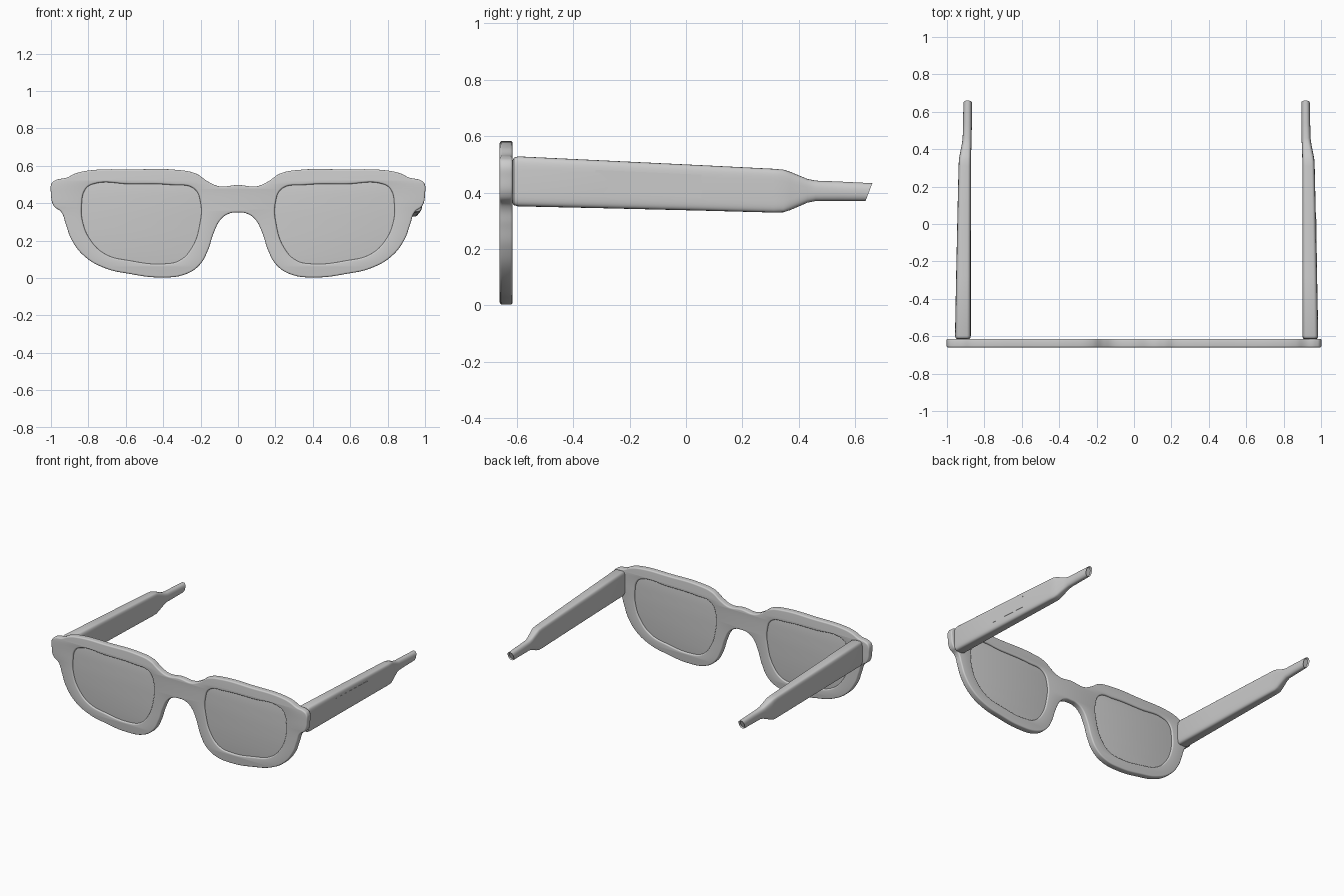
import bpy, bmesh
from math import cos, sin, pi, copysign

if "Cube" in bpy.data.objects:
    bpy.data.objects.remove(bpy.data.objects["Cube"])

FRONT_Y = -0.637   # middle of the front's thickness


def smooth(obj, angle=0.6):
    bpy.ops.object.select_all(action='DESELECT')
    obj.select_set(True)
    bpy.context.view_layer.objects.active = obj
    bpy.ops.object.shade_smooth_by_angle(angle=angle)


def mirrored(points):
    return [(-x, z) for x, z in reversed(points)]


def plate(name, outlines, half_depth, bevel):
    """Filled smooth outlines in the XZ plane, with rounded rims, as a mesh."""
    cu = bpy.data.curves.new(name, 'CURVE')
    cu.dimensions = '2D'
    cu.fill_mode = 'BOTH'
    cu.resolution_u = 8
    cu.extrude = half_depth - bevel
    cu.bevel_depth = bevel
    cu.bevel_resolution = 3
    cu.offset = -bevel
    for pts in outlines:
        sp = cu.splines.new('BEZIER')
        sp.bezier_points.add(len(pts) - 1)
        sp.use_cyclic_u = True
        for bp, (x, z) in zip(sp.bezier_points, pts):
            bp.co = (x, z, 0)
            bp.handle_left_type = bp.handle_right_type = 'AUTO'
    obj = bpy.data.objects.new(name, cu)
    bpy.context.collection.objects.link(obj)
    obj.location.y = FRONT_Y
    obj.rotation_euler.x = pi / 2
    bpy.ops.object.select_all(action='DESELECT')
    obj.select_set(True)
    bpy.context.view_layer.objects.active = obj
    bpy.ops.object.convert(target='MESH')
    obj = bpy.context.view_layer.objects.active
    bm = bmesh.new()
    bm.from_mesh(obj.data)
    bmesh.ops.remove_doubles(bm, verts=bm.verts, dist=0.0002)
    bmesh.ops.recalc_face_normals(bm, faces=bm.faces)
    bm.to_mesh(obj.data)
    bm.free()
    smooth(obj)
    return obj


# Front frame: right half of the rim outline, from bridge top to bridge underside
half = [(0.10, 0.49), (0.16, 0.515), (0.225, 0.558), (0.33, 0.578), (0.57, 0.58),
        (0.785, 0.576), (0.865, 0.56), (0.92, 0.535), (0.97, 0.525), (0.995, 0.508),
        (1.0, 0.45), (0.985, 0.385), (0.945, 0.352), (0.92, 0.285), (0.89, 0.205),
        (0.82, 0.115), (0.71, 0.052), (0.58, 0.022), (0.42, 0.003), (0.28, 0.02),
        (0.205, 0.07), (0.16, 0.15), (0.13, 0.24), (0.09, 0.315), (0.045, 0.345)]
outline = [(0, 0.497)] + half + [(0, 0.35)] + mirrored(half)

# Lens opening
opening = [(0.775, 0.502), (0.58, 0.502), (0.35, 0.497), (0.235, 0.477), (0.20, 0.40),
           (0.205, 0.285), (0.245, 0.165), (0.31, 0.095), (0.39, 0.076), (0.58, 0.093),
           (0.71, 0.128), (0.79, 0.205), (0.83, 0.30), (0.836, 0.39), (0.815, 0.475)]
plate("front_frame", [outline, opening, mirrored(opening)], 0.023, 0.009)

# Lenses, slightly larger than their openings so they sit in the rim
cx, cz = 0.52, 0.29
lens = [(cx + (x - cx) * 1.04, cz + (z - cz) * 1.05) for x, z in opening]
plate("lens_right", [lens], 0.012, 0.002)
plate("lens_left", [mirrored(lens)], 0.012, 0.002)

# Temple sections: y, bottom z, top z, inner x, outer x, squareness
SECTIONS = [(-0.614, 0.362, 0.515, 0.908, 0.977, 5), (-0.610, 0.355, 0.523, 0.903, 0.982, 5),
            (-0.595, 0.351, 0.528, 0.900, 0.985, 5), (-0.28, 0.344, 0.513, 0.900, 0.979, 5),
            (0.05, 0.336, 0.497, 0.900, 0.972, 5), (0.31, 0.329, 0.484, 0.900, 0.966, 5),
            (0.345, 0.330, 0.481, 0.900, 0.964, 5), (0.37, 0.338, 0.473, 0.899, 0.960, 4.2),
            (0.43, 0.364, 0.448, 0.897, 0.948, 3), (0.46, 0.370, 0.442, 0.896, 0.944, 2.6),
            (0.54, 0.370, 0.439, 0.895, 0.942, 2.4), (0.648, 0.370, 0.433, 0.895, 0.940, 2.3)]
SIDES = 40


def temple(name, side, shift):
    bm = bmesh.new()
    rings = []
    for i, (y, z0, z1, x0, x1, n) in enumerate(SECTIONS):
        ring = []
        for k in range(SIDES):
            a = 2 * pi * k / SIDES
            u = copysign(abs(cos(a)) ** (2 / n), cos(a))
            v = copysign(abs(sin(a)) ** (2 / n), sin(a))
            slant = 0.012 * v if i == len(SECTIONS) - 1 else 0   # cut tip
            x = (x0 + x1) / 2 + u * (x1 - x0) / 2
            ring.append(bm.verts.new((side * x + shift, y + slant,
                                      (z0 + z1) / 2 + v * (z1 - z0) / 2)))
        rings.append(ring)
    for a, b in zip(rings, rings[1:]):
        for k in range(SIDES):
            j = (k + 1) % SIDES
            bm.faces.new((a[k], a[j], b[j], b[k]))
    bm.faces.new(rings[0])
    tip = bm.faces.new(rings[-1])
    bmesh.ops.recalc_face_normals(bm, faces=bm.faces)
    # shallow hollow in the tip
    bmesh.ops.inset_region(bm, faces=[tip], thickness=0.005, depth=0)
    bmesh.ops.translate(bm, verts=tip.verts, vec=(0, -0.012, 0))
    me = bpy.data.meshes.new(name)
    bm.to_mesh(me)
    bm.free()
    obj = bpy.data.objects.new(name, me)
    bpy.context.collection.objects.link(obj)
    smooth(obj)


temple("temple_right", 1, 0)
temple("temple_left", -1, 0.028)

# Thin plain inlay on the outside of the right temple
bm = bmesh.new()
bmesh.ops.create_cube(bm, size=1)
for v in bm.verts:
    rear, out, up = v.co.y > 0, v.co.x > 0, v.co.z > 0
    y = 0.055 if rear else -0.32
    x = (0.974 if rear else 0.9795) if out else 0.966
    z = (0.463 if rear else 0.48) if up else (0.381 if rear else 0.397)
    v.co = (x, y, z)
me = bpy.data.meshes.new("temple_inlay")
bm.to_mesh(me)
bm.free()
bpy.context.collection.objects.link(bpy.data.objects.new("temple_inlay", me))
